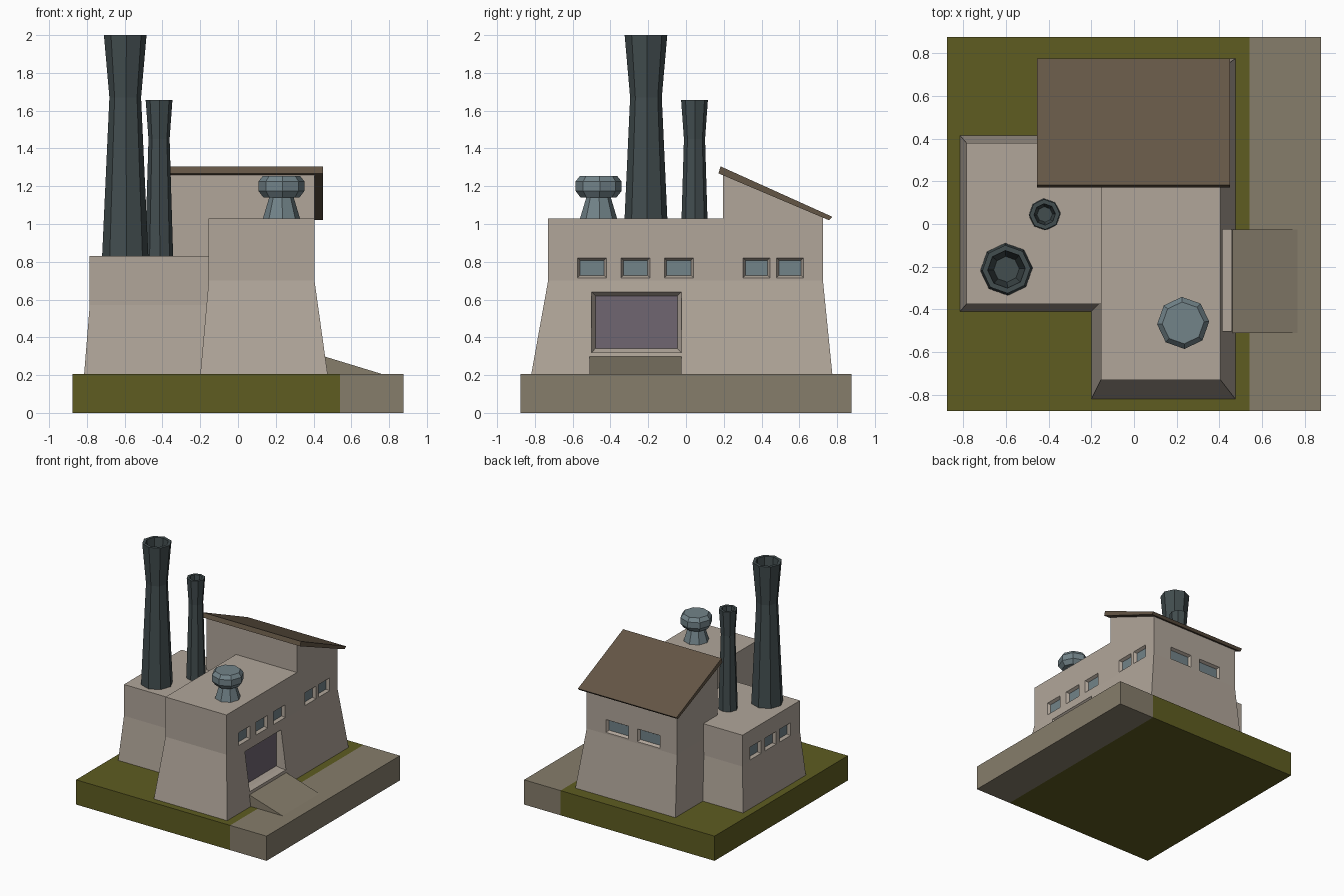
import bpy, bmesh, math
from mathutils import Matrix, Vector

if "Cube" in bpy.data.objects:
    bpy.data.objects.remove(bpy.data.objects["Cube"])


def material(name, rgb):
    m = bpy.data.materials.new(name)
    lin = [(c / 255 / 12.92) if c < 11 else ((c / 255 + 0.055) / 1.055) ** 2.4 for c in rgb]
    m.diffuse_color = (*lin, 1)
    m.use_nodes = True
    m.node_tree.nodes["Principled BSDF"].inputs["Base Color"].default_value = m.diffuse_color
    return m


GRASS = material("grass", (94, 92, 33))
ROAD = material("road", (134, 125, 107))
WALL = material("plaster_wall", (177, 166, 154))
ROOF = material("brown_roof", (100, 86, 70))
STACK = material("dark_stack", (66, 77, 79))
METAL = material("blue_grey_metal", (114, 131, 137))
DOOR = material("purple_door", (112, 102, 113))


def rings_object(name, rings, mat):
    """Skin a list of equal-length point rings and cap both ends."""
    bm = bmesh.new()
    loops = [[bm.verts.new(p) for p in ring] for ring in rings]
    n = len(loops[0])
    for a, b in zip(loops, loops[1:]):
        for i in range(n):
            j = (i + 1) % n
            bm.faces.new((a[i], a[j], b[j], b[i]))
    bm.faces.new(loops[0][::-1])
    bm.faces.new(loops[-1])
    bmesh.ops.recalc_face_normals(bm, faces=bm.faces)
    me = bpy.data.meshes.new(name)
    bm.to_mesh(me)
    bm.free()
    me.materials.append(mat)
    ob = bpy.data.objects.new(name, me)
    bpy.context.collection.objects.link(ob)
    return ob


def rect(x0, x1, y0, y1, z, z_back=None):
    zb = z if z_back is None else z_back
    return [(x0, y0, z), (x1, y0, z), (x1, y1, zb), (x0, y1, zb)]


def lathe(name, centre, profile, mat, sides=8, turn=math.radians(3)):
    cx, cy = centre
    rings = [[(cx + r * math.cos(turn + math.tau * i / sides),
               cy + r * math.sin(turn + math.tau * i / sides), z)
              for i in range(sides)] for r, z in profile]
    return rings_object(name, rings, mat)


def extrude(name, axis_points, profile, place, mat):
    return rings_object(name, [[place(a, p) for p in profile] for a in axis_points], mat)


def opening(name, wall, origin, angle, w, h, inset, depth, mat):
    """Cut a tapered recess in a wall and put a thin panel at its back."""
    frame = Matrix.Translation(origin) @ Matrix.Rotation(angle, 4, 'Z')

    def ring(out, shrink):
        a, b = w / 2 - shrink, h / 2 - shrink
        return [frame @ Vector((out, s * a, t * b))
                for s, t in ((-1, -1), (1, -1), (1, 1), (-1, 1))]

    cutter = rings_object("cutter", [ring(-depth, inset), ring(0, 0), ring(0.12, 0)], mat)
    cutter.hide_render = True
    mod = wall.modifiers.new("recess", 'BOOLEAN')
    mod.operation = 'DIFFERENCE'
    mod.solver = 'EXACT'
    mod.object = cutter
    bpy.context.view_layer.objects.active = wall
    bpy.ops.object.modifier_apply(modifier=mod.name)
    bpy.data.objects.remove(cutter)
    rings_object(name, [ring(-depth - 0.003, inset), ring(-depth + 0.003, inset)], mat)


# Ground slab: grass and road strip
rings_object("grass_base", [rect(-.875, .54, -.875, .875, z) for z in (0, .205)], GRASS)
rings_object("road_strip", [rect(.54, .875, -.875, .875, z) for z in (0, .205)], ROAD)

# Building blocks with battered lower walls
front_hall = rings_object("front_hall", [
    rect(-.20, .475, -.82, .195, .2),
    rect(-.155, .405, -.73, .195, .7),
    rect(-.155, .405, -.73, .195, 1.03)], WALL)
back_hall = rings_object("back_hall", [
    rect(-.445, .475, .195, .775, .2),
    rect(-.425, .405, .195, .725, .7),
    rect(-.425, .405, .195, .725, 1.262, 1.037)], WALL)
side_wing = rings_object("side_wing", [
    rect(-.815, -.17, -.41, .415, .2),
    rect(-.785, -.15, -.375, .38, .57),
    rect(-.785, -.15, -.375, .38, .83)], WALL)

# Sloping roof plate
extrude("shed_roof", (-.455, .45),
        [(.172, 1.268), (.757, 1.02), (.775, 1.038), (.183, 1.305)],
        lambda x, p: (x, p[0], p[1]), ROOF)

# Windows: road side, back, and wing side
for i, y in enumerate((-.4975, -.2675, -.0375)):
    opening(f"front_hall_window_{i}", front_hall, (.405, y, .768), 0, .155, .106, .013, .025, METAL)
for i, y in enumerate((.3725, .55)):
    opening(f"back_hall_window_{i}", back_hall, (.405, y, .768), 0, .143, .106, .013, .025, METAL)
for i, x in enumerate((.125, -.164)):
    opening(f"rear_window_{i}", back_hall, (x, .725, .768), math.pi / 2, .205, .106, .013, .025, METAL)
for i, y in enumerate((.21, .0125, -.1765)):
    opening(f"wing_window_{i}", side_wing, (-.785, y, .64), math.pi, .143, .106, .013, .025, METAL)

# Loading door and ramp
opening("loading_door", front_hall, (.41, -.2625, .48), 0, .475, .32, .02, .03, DOOR)
extrude("door_ramp", (-.51, -.025),
        [(.40, .2), (.765, .2), (.765, .205), (.46, .298), (.40, .316)],
        lambda y, p: (p[0], y, p[1]), ROAD)

# Hollow chimneys
lathe("tall_chimney", (-.597, -.212),
      [(.123, .82), (.084, 1.67), (.113, 2.0), (.088, 2.0), (.06, 1.67)], STACK)
lathe("short_chimney", (-.418, .045),
      [(.075, .82), (.056, 1.45), (.071, 1.657), (.05, 1.657), (.036, 1.45)], STACK)

# Roof vent
lathe("roof_vent", (.23, -.463),
      [(.101, 1.02), (.065, 1.14), (.095, 1.14), (.122, 1.175), (.122, 1.225), (.098, 1.255)], METAL)
